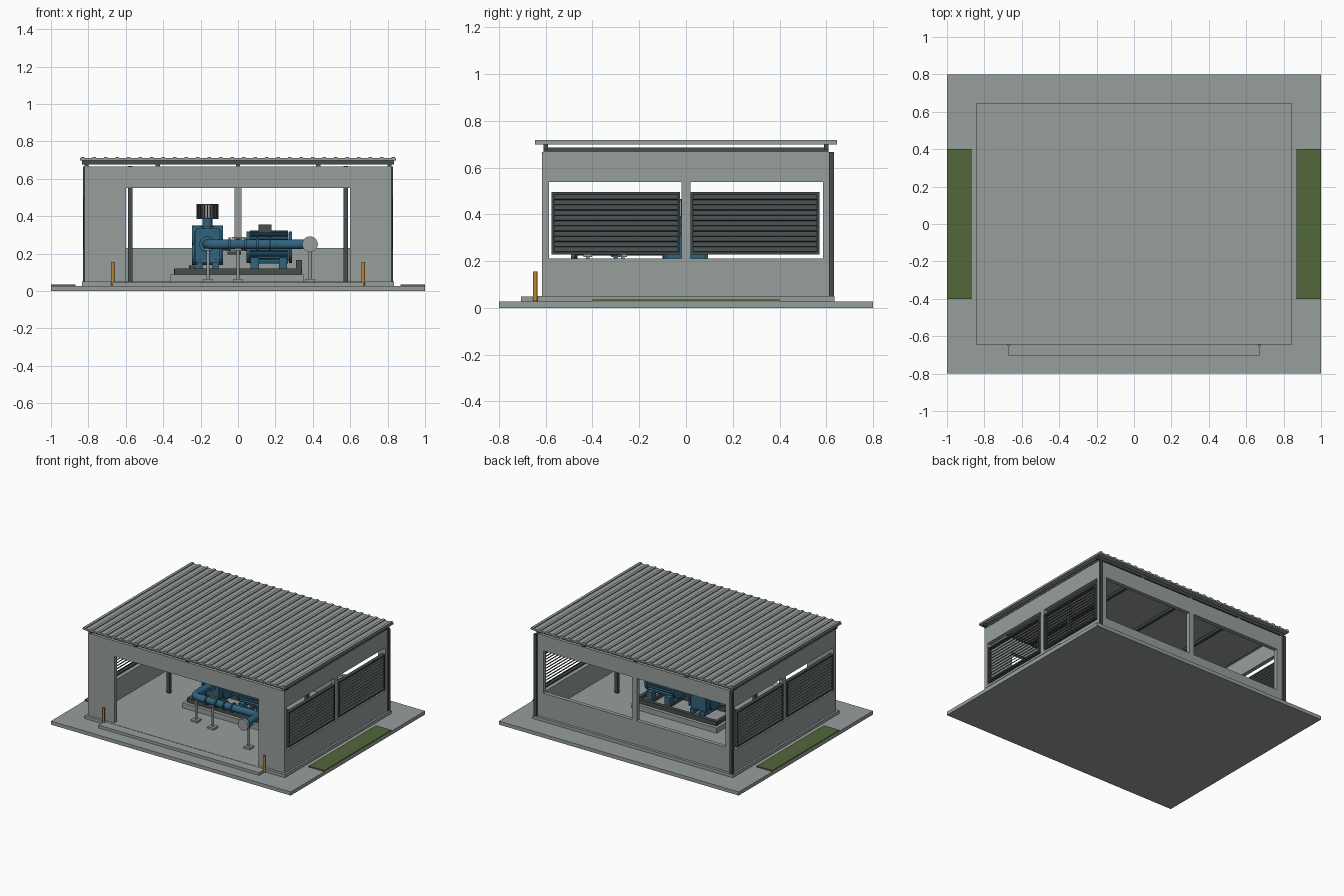
import bpy, bmesh, math
from mathutils import Vector

cube = bpy.data.objects.get("Cube")
if cube:
    bpy.data.objects.remove(cube, do_unlink=True)


def material(name, r, g, b):
    m = bpy.data.materials.new(name)
    m.use_nodes = True
    m.diffuse_color = (r, g, b, 1)
    m.node_tree.nodes["Principled BSDF"].inputs["Base Color"].default_value = (r, g, b, 1)
    return m


GREY = material("concrete grey", .31, .345, .335)
DARK = material("dark steel", .06, .075, .073)
BLUE = material("machine blue", .03, .125, .21)
ORANGE = material("safety orange", .52, .25, .03)
GREEN = material("grass green", .085, .135, .045)


def finish(name, bm, mat):
    mesh = bpy.data.meshes.new(name)
    bmesh.ops.recalc_face_normals(bm, faces=bm.faces)
    bm.to_mesh(mesh)
    bm.free()
    ob = bpy.data.objects.new(name, mesh)
    mesh.materials.append(mat)
    bpy.context.collection.objects.link(ob)
    return ob


def select(ob):
    bpy.ops.object.select_all(action='DESELECT')
    ob.select_set(True)
    bpy.context.view_layer.objects.active = ob


def box(name, x, y, z, mat, tilt=0):
    """Box from (min, max) ranges, optionally tilted about its y axis."""
    bm = bmesh.new()
    bmesh.ops.create_cube(bm, size=1)
    for v in bm.verts:
        v.co = Vector(((x[1] - x[0]) * v.co.x, (y[1] - y[0]) * v.co.y, (z[1] - z[0]) * v.co.z))
    ob = finish(name, bm, mat)
    ob.location = (sum(x) / 2, sum(y) / 2, sum(z) / 2)
    ob.rotation_euler.y = tilt
    return ob


def cyl(name, a, b, r, mat, sides=24):
    """Cylinder between two points."""
    a, b = Vector(a), Vector(b)
    bm = bmesh.new()
    bmesh.ops.create_cone(bm, cap_ends=True, segments=sides, radius1=r, radius2=r, depth=(b - a).length)
    ob = finish(name, bm, mat)
    ob.location = (a + b) / 2
    ob.rotation_euler = (b - a).to_track_quat('Z', 'Y').to_euler()
    select(ob)
    bpy.ops.object.shade_smooth_by_angle()
    return ob


def pipe(name, points, r, bend, mat):
    """Round tube along a path with rounded corners."""
    pts = [Vector(p) for p in points]
    path = [pts[0]]
    for before, corner, after in zip(pts, pts[1:], pts[2:]):
        p = corner + (before - corner).normalized() * bend
        q = corner + (after - corner).normalized() * bend
        for i in range(9):
            t = i / 8
            path.append(p * (1 - t) ** 2 + corner * 2 * t * (1 - t) + q * t * t)
    path.append(pts[-1])
    curve = bpy.data.curves.new(name, 'CURVE')
    curve.dimensions = '3D'
    curve.bevel_depth = r
    curve.bevel_resolution = 5
    curve.use_fill_caps = True
    spline = curve.splines.new('POLY')
    spline.points.add(len(path) - 1)
    for sp, p in zip(spline.points, path):
        sp.co = (*p, 1)
    curve.materials.append(mat)
    ob = bpy.data.objects.new(name, curve)
    bpy.context.collection.objects.link(ob)
    select(ob)
    bpy.ops.object.convert(target='MESH')
    bpy.ops.object.shade_smooth_by_angle()


def cut(ob, x, y, z):
    cutter = box("cutter", x, y, z, GREY)
    cutter.hide_render = True
    select(ob)
    mod = ob.modifiers.new("opening", 'BOOLEAN')
    mod.operation = 'DIFFERENCE'
    mod.solver = 'EXACT'
    mod.object = cutter
    bpy.ops.object.modifier_apply(modifier=mod.name)
    bpy.data.objects.remove(cutter, do_unlink=True)


# Site slab, floor, entrance step and grass
box("site_slab", (-1, 1), (-.8, .8), (0, .027), GREY)
box("floor_slab", (-.835, .835), (-.635, .635), (.027, .05), GREY)
box("entrance_step", (-.67, .67), (-.705, -.635), (.027, .048), GREY)

# Wall shell with door, rear windows and side vents
walls = box("walls", (-.82, .82), (-.615, .615), (.05, .667), GREY)
cut(walls, (-.79, .79), (-.585, .585), (0, 1))
cut(walls, (-.6, .6), (-.7, -.5), (0, .55))
for a, b in ((-.76, -.02), (.02, .76)):
    cut(walls, (a, b), (.5, .7), (.23, .55))
for a, b in ((-.585, -.02), (.02, .585)):
    cut(walls, (-1, 1), (a, b), (.212, .538))

# Parts mirrored on both sides
SLATS = 11
for side, s in (("left", 1), ("right", -1)):
    box(side + "_grass", sorted((s * .87, s)), (-.4, .4), (.027, .036), GREEN)
    cyl(side + "_bollard", (s * .67, -.645, .03), (s * .67, -.645, .155), .009, ORANGE, 16)
    box(side + "_column", sorted((s * .563, s * .587)), (-.012, .012), (.05, .668), DARK)
    box(side + "_downspout", sorted((s * .806, s * .828)), (.612, .632), (.05, .667), DARK)
    for bay, a, b in (("front", -.575, -.025), ("rear", .02, .57)):
        name = f"{side}_{bay}_louver_"
        xr = sorted((s * .8, s * .827))
        for y in (a, b - .01):
            box(name + "stile", xr, (y, y + .01), (.228, .495), DARK)
        for z in (.228, .485):
            box(name + "rail", xr, (a, b), (z, z + .01), DARK)
        for i in range(SLATS):
            z = .25 + i * .225 / (SLATS - 1)
            box(name + "slat", sorted((s * .798, s * .83)), (a + .008, b - .008),
                (z - .002, z + .002), DARK, s * .8)

# Roof framing and ribbed sheet
for x in (-.81, -.43, 0, .43, .81):
    box("rafter", (x - .012, x + .012), (-.61, .61), (.667, .685), DARK)
for y in (-.6, .6):
    box("purlin", (-.835, .835), (y - .01, y + .01), (.677, .699), DARK)
box("roof_sheet", (-.845, .845), (-.645, .645), (.699, .711), GREY)
RIBS = 28
for i in range(RIBS):
    x = -.83 + i * 1.66 / (RIBS - 1)
    box("roof_rib", (x - .01, x + .01), (-.645, .645), (.711, .718), GREY)

# Machine plinth and skid frame
box("machine_plinth", (-.36, .35), (-.15, .15), (.05, .088), GREY)
for y in (-.11, .11):
    box("skid_rail", (-.34, .34), (y - .014, y + .014), (.088, .12), DARK)
for x in (-.33, -.16, .1, .24, .33):
    box("skid_crossbar", (x - .012, x + .012), (-.11, .11), (.092, .118), DARK)
box("junction_box", (.31, .342), (-.12, -.07), (.118, .165), DARK)
cyl("drain_fitting", (-.245, -.11, .118), (-.245, -.11, .136), .018, DARK, 16)

# Blower body with end plates, bolts and feet
box("blower_body", (-.225, -.1), (-.085, .085), (.15, .335), BLUE)
for x in (-.23, -.095):
    box("blower_end_plate", (x - .006, x + .006), (-.095, .095), (.165, .325), BLUE)
for z in (.2, .29):
    cyl("blower_lobe", (-.245, 0, z), (-.08, 0, z), .06, BLUE)
for x in (-.205, -.12):
    for z in (.17, .315):
        cyl("blower_bolt", (x, -.093, z), (x, -.08, z), .007, DARK, 8)
    box("blower_foot", (x - .018, x + .018), (-.1, .1), (.118, .152), BLUE)

# Inlet neck and finned filter
cyl("inlet_neck", (-.163, 0, .33), (-.163, 0, .388), .026, BLUE)
cyl("inlet_flange", (-.163, 0, .335), (-.163, 0, .347), .042, BLUE)
cyl("filter_core", (-.163, 0, .388), (-.163, 0, .462), .05, GREY)
for z in (.385, .459):
    cyl("filter_cap", (-.163, 0, z), (-.163, 0, z + .007), .058, DARK)
for i in range(20):
    a = i * math.tau / 20
    fin = box("filter_fin", (-.006, .006), (-.003, .003), (.39, .46), DARK)
    fin.location = (-.163 + .052 * math.cos(a), .052 * math.sin(a), .425)
    fin.rotation_euler.z = a

# Shaft, coupling and finned motor
cyl("drive_shaft", (-.1, 0, .235), (.06, 0, .235), .018, DARK)
cyl("coupling", (-.055, 0, .235), (.015, 0, .235), .04, GREY)
cyl("motor_body", (.06, 0, .235), (.27, 0, .235), .077, BLUE, 32)
for x in (.045, .272):
    cyl("motor_end_bell", (x, 0, .235), (x + .018, 0, .235), .084, BLUE, 32)
for i in range(24):
    a = i * math.tau / 24
    fin = box("motor_fin", (.065, .268), (-.007, .007), (-.002, .002), BLUE)
    fin.location = (.166, .082 * math.cos(a), .235 + .082 * math.sin(a))
    fin.rotation_euler.x = a
for x in (.09, .24):
    for y in (-.07, .07):
        box("motor_foot", (x - .022, x + .022), (y - .025, y + .025), (.118, .18), BLUE)
box("terminal_box", (.11, .18), (-.035, .035), (.312, .355), DARK)

# Discharge pipe, flanges, valve and end cover
pipe("discharge_pipe", ((-.165, -.08, .25), (-.165, -.3, .25), (.385, -.3, .25), (.385, -.48, .25)),
     .026, .055, BLUE)
cyl("blower_flange", (-.165, -.1, .25), (-.165, -.085, .25), .042, BLUE)
for x in (-.05, .035, .1, .165):
    cyl("pipe_flange", (x, -.3, .25), (x + .01, -.3, .25), .036, BLUE)
cyl("end_flange", (.385, -.478, .25), (.385, -.465, .25), .042, BLUE)
cyl("end_cover", (.385, -.492, .25), (.385, -.478, .25), .042, GREY)
cyl("valve_stem", (0, -.3, .27), (0, -.3, .285), .007, DARK, 12)
box("valve_handle", (-.035, .035), (-.307, -.293), (.281, .289), ORANGE)

# Pipe stands
for x, y in ((-.16, -.27), (0, -.3), (.385, -.42)):
    box("stand_foot", (x - .026, x + .026), (y - .026, y + .026), (.05, .064), GREY)
    cyl("stand_post", (x, y, .06), (x, y, .225), .008, GREY, 12)
    box("stand_saddle", (x - .02, x + .02), (y - .018, y + .018), (.217, .228), GREY)
